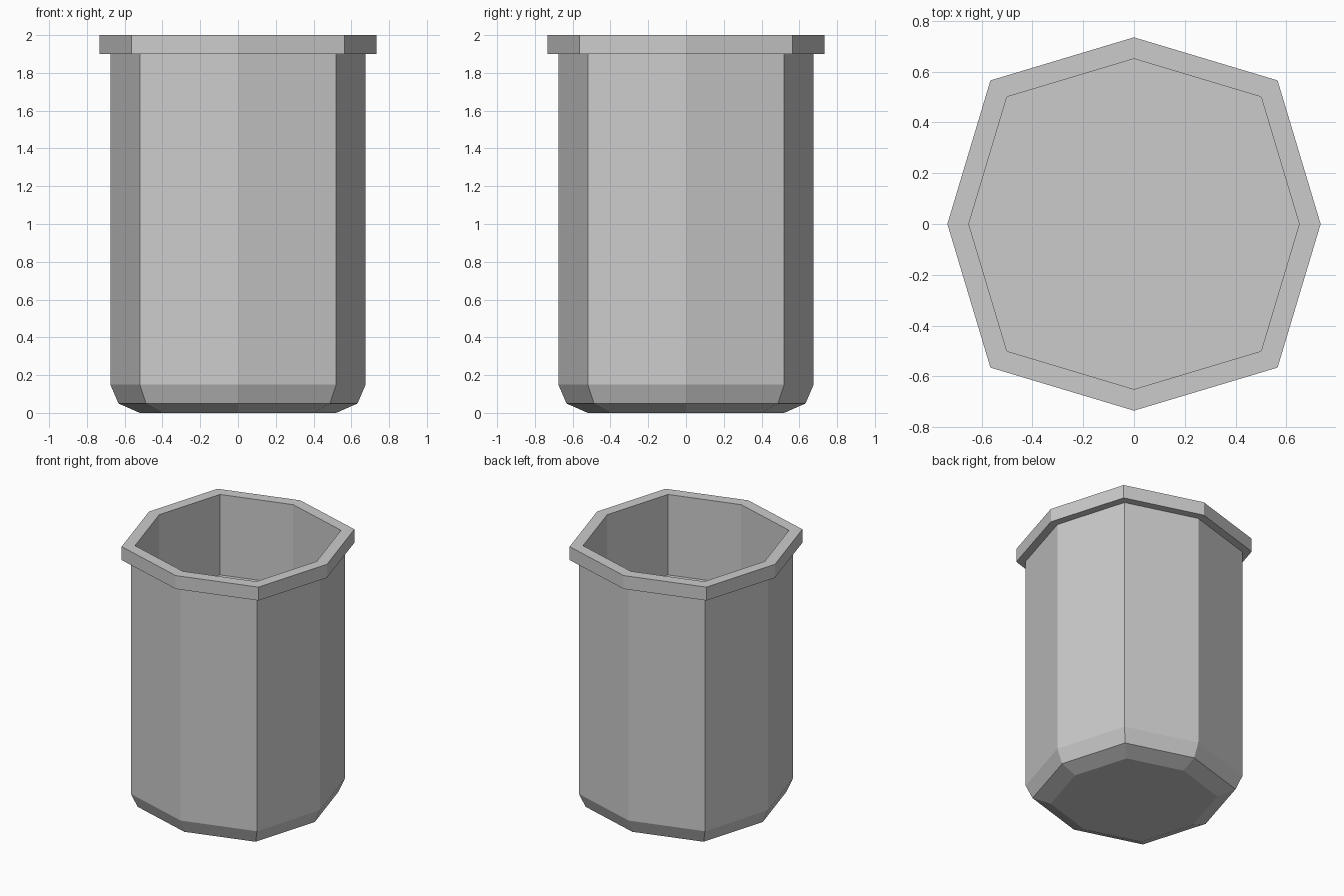
import bpy, bmesh

if "Cube" in bpy.data.objects:
    bpy.data.objects.remove(bpy.data.objects["Cube"])


def ring(bm, half, z):
    # eight-sided section: corners at +-half, side points pushed out to 1.3 * half
    a = half * 1.3
    pts = [(a, 0), (half, half), (0, a), (-half, half),
           (-a, 0), (-half, -half), (0, -a), (half, -half)]
    return [bm.verts.new((x, y, z)) for x, y in pts]


def loft(name, profile):
    bm = bmesh.new()
    rings = [ring(bm, h, z) for h, z in profile]
    for lo, hi in zip(rings, rings[1:]):
        for i in range(8):
            j = (i + 1) % 8
            bm.faces.new((lo[i], lo[j], hi[j], hi[i]))
    bm.faces.new(rings[0][::-1])
    bm.faces.new(rings[-1])
    bmesh.ops.recalc_face_normals(bm, faces=bm.faces)
    mesh = bpy.data.meshes.new(name)
    bm.to_mesh(mesh)
    bm.free()
    obj = bpy.data.objects.new(name, mesh)
    bpy.context.collection.objects.link(obj)
    return obj


# Pot: chamfered base, straight wall, rim lip, inner wall and raised inner floor
loft("pot", [
    (0.40, 0.0), (0.487, 0.05), (0.52, 0.15), (0.52, 1.90),
    (0.565, 1.90), (0.565, 2.0),
    (0.50, 2.0), (0.50, 1.40),
])
